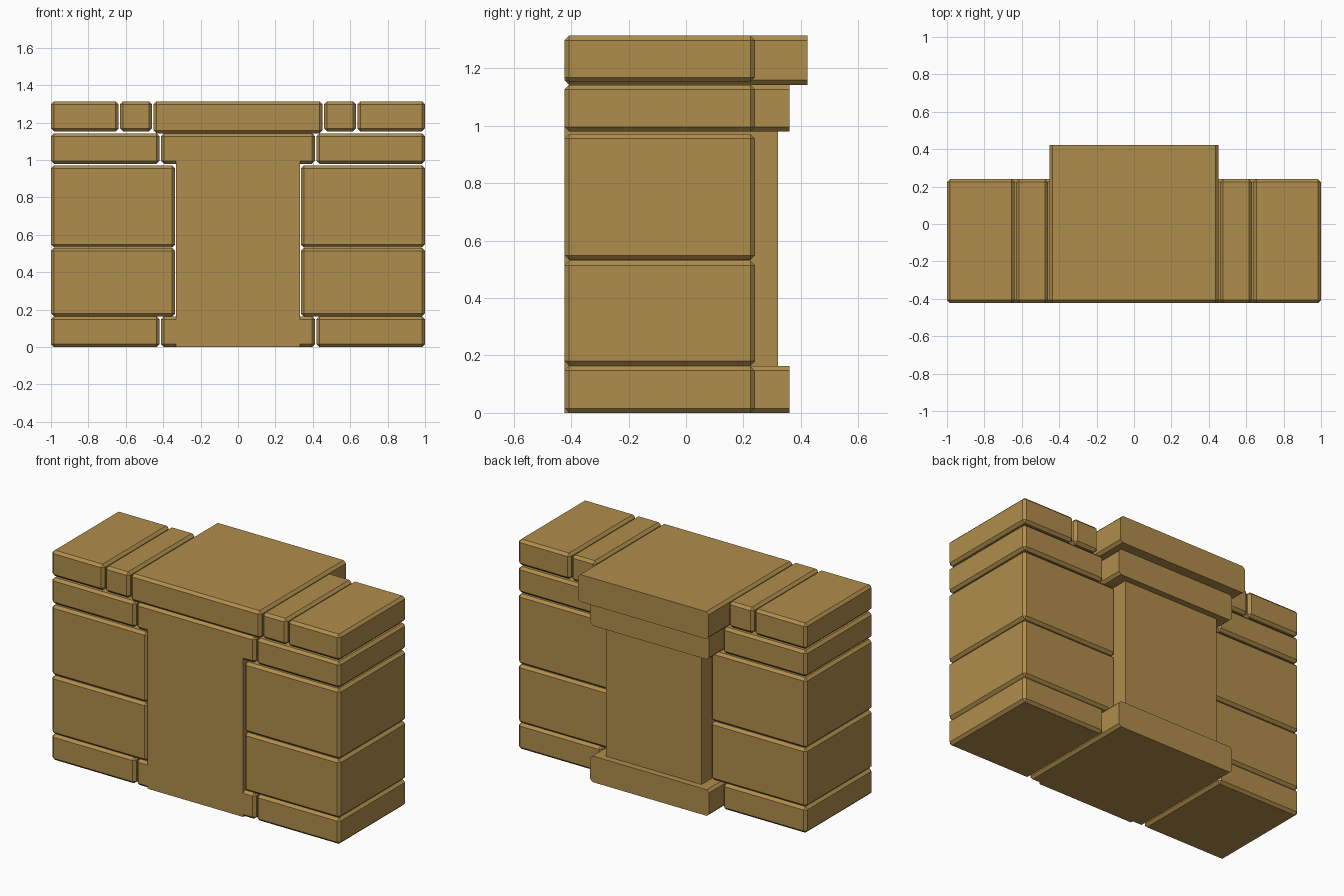
import bpy, bmesh

if "Cube" in bpy.data.objects:
    bpy.data.objects.remove(bpy.data.objects["Cube"])

# One flat colour for all the stone
stone = bpy.data.materials.new("sandy_stone")
stone.diffuse_color = (0.434, 0.270, 0.072, 1.0)
stone.use_nodes = True
stone.node_tree.nodes["Principled BSDF"].inputs["Base Color"].default_value = stone.diffuse_color

FRONT = -0.423      # common front plane
BACK = 0.24         # back plane of the side blocks
CHAMFER = 0.016


def block(name, x0, x1, y1, z0, z1, chamfer="all"):
    """Stone block; chamfer is 'all', 'open_back' (square rear face) or 'none'."""
    bm = bmesh.new()
    bmesh.ops.create_cube(bm, size=1)
    for v in bm.verts:
        v.co.x = x1 if v.co.x > 0 else x0
        v.co.y = y1 if v.co.y > 0 else FRONT
        v.co.z = z1 if v.co.z > 0 else z0
    if chamfer != "none":
        edges = [e for e in bm.edges if chamfer == "all"
                 or not all(v.co.y > y1 - 1e-4 for v in e.verts)]
        bmesh.ops.bevel(bm, geom=edges, offset=CHAMFER, segments=1,
                        profile=0.5, affect='EDGES')
    bmesh.ops.recalc_face_normals(bm, faces=bm.faces)
    mesh = bpy.data.meshes.new(name)
    bm.to_mesh(mesh)
    bm.free()
    mesh.materials.append(stone)
    bpy.context.collection.objects.link(bpy.data.objects.new(name, mesh))


# Side blocks, mirrored: name, inner x, outer x, bottom, top
side_blocks = [
    ("base_course", 0.42, 1.0, 0.0, 0.164),
    ("lower_course", 0.336, 1.0, 0.164, 0.53),
    ("middle_course", 0.336, 1.0, 0.533, 0.972),
    ("upper_course", 0.42, 1.0, 0.98, 1.143),
    ("coping_small", 0.46, 0.63, 1.153, 1.314),
    ("coping_large", 0.638, 1.0, 1.153, 1.314),
]
for name, a, b, z0, z1 in side_blocks:
    block(name + "_right", a, b, BACK, z0, z1)
    block(name + "_left", -b, -a, BACK, z0, z1)

# Central pier: plain shaft with a wider foot, cap and top slab
block("pier_shaft", -0.332, 0.332, 0.32, 0.0, 1.10, "none")
block("pier_foot", -0.412, 0.412, 0.36, 0.0, 0.164, "open_back")
block("pier_cap", -0.412, 0.412, 0.36, 0.98, 1.143, "open_back")
block("top_slab", -0.452, 0.452, 0.423, 1.143, 1.314, "open_back")
